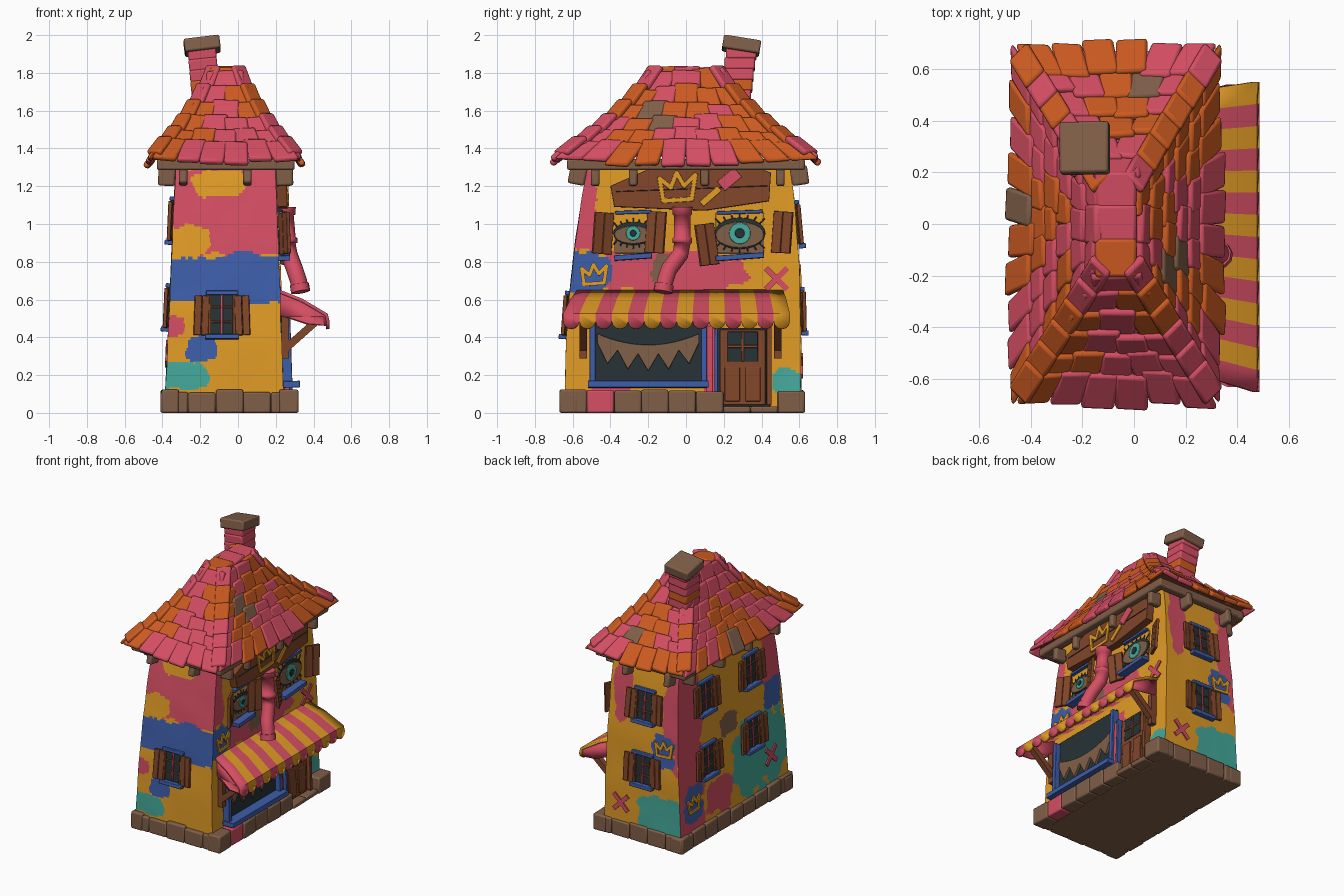
import bpy, bmesh, math, random
from mathutils import Matrix, Vector, noise

random.seed(4)
if "Cube" in bpy.data.objects:
    bpy.data.objects.remove(bpy.data.objects["Cube"])
# Palette
COLOURS = {"pink": "D34F63", "orange": "CB5B26", "mustard": "E09A2A", "blue": "405EA8",
           "teal": "46A89A", "stone": "7F5F4A", "wood": "80482E", "charcoal": "2B3639"}
PINK, ORANGE, MUSTARD, BLUE, TEAL, STONE, WOOD, DARK = range(len(COLOURS))
for label, code in COLOURS.items():
    mat, rgb = bpy.data.materials.new(label), [(c / 255) ** 2.2 for c in bytes.fromhex(code)] + [1]
    mat.use_nodes = True
    mat.diffuse_color = mat.node_tree.nodes["Principled BSDF"].inputs["Base Color"].default_value = rgb
I, UP = Matrix.Identity(4), Vector((0, 0, 1))

def place(name, data):
    for label in COLOURS:
        data.materials.append(bpy.data.materials[label])
    ob = bpy.data.objects.new(name, data)
    bpy.context.collection.objects.link(ob)
    return ob

def finish(name, bm, bevel=0.0, solid=0.0):
    bmesh.ops.recalc_face_normals(bm, faces=bm.faces)
    mesh = bpy.data.meshes.new(name)
    bm.to_mesh(mesh)
    ob = place(name, mesh)
    if solid:
        ob.modifiers.new("thickness", "SOLIDIFY").thickness = solid
    if bevel:
        mod = ob.modifiers.new("soft edges", "BEVEL")
        mod.width, mod.segments = bevel, 2

def box(bm, M, c, s, m, turn=0, axis="Z"):
    T = M @ Matrix.Translation(c) @ Matrix.Rotation(math.radians(turn), 4, axis) @ Matrix.Diagonal((*s, 1))
    for f in {f for v in bmesh.ops.create_cube(bm, size=1, matrix=T)["verts"] for f in v.link_faces}:
        f.material_index = m

def prism(bm, M, pts, c0, c1, m):
    lo, hi = [[bm.verts.new(M @ Vector((a, b, c))) for a, b in pts] for c in (c0, c1)]
    for f in [lo, hi] + [[lo[i - 1], lo[i], hi[i], hi[i - 1]] for i in range(len(pts))]:
        bm.faces.new(f).material_index = m

def stroke(bm, M, pts, width, m, c=0.0, depth=0.009):
    for p, q in zip(pts, pts[1:]):
        d, mid = Vector(q) - Vector(p), (Vector(q) + Vector(p)) / 2
        box(bm, M, (*mid, c + depth / 2), (d.length + width * .6, width, depth), m, math.degrees(math.atan2(d.y, d.x)))

def ellipse(ra, rb, n=20):
    return [(ra * math.cos(2 * math.pi * i / n), rb * math.sin(2 * math.pi * i / n)) for i in range(n)]

def basis(p, right, up):
    right, up = right.normalized(), up.normalized()
    return Matrix.Translation(p) @ Matrix((right, up, right.cross(up))).transposed().to_4x4()

# Tapered wall surface and frames lying on it (right, up, outward)
RIGHT = {"front": Vector((1, 0, 0)), "right": Vector((0, 1, 0)), "back": Vector((-1, 0, 0)), "left": Vector((0, -1, 0))}

def extents(z):
    t = (z - .1) / 1.2
    return -.385 + .055 * t, .24 - .04 * t, -.64 + .12 * t * t, .61 - .06 * t ** 3

def wall(side, u, z):
    x0, x1, y0, y1 = extents(z)
    return Vector({"front": (u, y0, z), "back": (u, y1, z), "right": (x1, u, z), "left": (x0, u, z)}[side])

def at(side, u, z):
    p = wall(side, u, z)
    return basis(p, RIGHT[side], wall(side, u, z + .05) - p)

# Paint blotches: position, half sizes, colour
PAINT = {
    "front": [(-.07, 1.06, .5, .25, PINK), (-.07, .7, .6, .13, BLUE), (-.1, 1.21, .14, .07, MUSTARD), (-.3, .9, .14, .09, MUSTARD),
              (-.3, .19, .14, .07, TEAL), (-.2, .33, .08, .07, BLUE), (-.35, .45, .06, .05, PINK)],
    "right": [(-.1, .74, .4, .11, PINK), (-.57, .74, .15, .12, BLUE), (.54, .16, .08, .07, TEAL), (-.13, .75, .07, .08, STONE),
              (-.55, 1.05, .07, .22, PINK), (.13, .28, .04, .3, PINK), (-.4, .12, .1, .05, PINK)],
    "back": [(.1, 1.1, .07, .25, PINK), (-.33, 1, .1, .4, PINK), (-.24, .7, .1, .12, BLUE), (-.24, .22, .2, .14, TEAL)],
    "left": [(.48, .75, .18, .8, PINK), (-.5, 1.05, .1, .27, PINK), (-.35, .38, .32, .27, TEAL), (.45, .3, .12, .12, BLUE),
             (-.5, .75, .1, .1, BLUE), (.15, .25, .15, .13, PINK), (0, .72, .1, .08, STONE)]}
bm, N = bmesh.new(), 90
for side, blots in PAINT.items():
    grid = []
    for j in range(N + 1):
        z = .02 + 1.32 * j / N
        a, b = extents(z)[:2] if side in ("front", "back") else extents(z)[2:]
        grid.append([bm.verts.new(wall(side, a + (b - a) * i / N, z)) for i in range(N + 1)])
    for j in range(N):
        for i in range(N):
            f = bm.faces.new((grid[j][i], grid[j][i + 1], grid[j + 1][i + 1], grid[j + 1][i]))
            p = grid[j][i].co
            u, rough = p.x if RIGHT[side].x else p.y, noise.noise(p * 8) + .6 * noise.noise(p * 19)
            hits = [m for a, z, ra, rz, m in blots if abs((u - a) / ra) ** 3 + abs((p.z - z) / rz) ** 3 < 1 + .8 * rough]
            f.material_index = hits[-1] if hits else MUSTARD
bmesh.ops.remove_doubles(bm, verts=bm.verts, dist=.0005)
for v in bm.verts:
    v.co += noise.noise_vector(v.co * 5) * .004
finish("painted_walls", bm)

# Stone plinth, low in front of the door
bm = bmesh.new()
box(bm, I, (-.075, -.02, .05), (.61, 1.24, .1), STONE)
RIM = [Vector(p) for p in ((-.41, -.67, 0), (.32, -.67, 0), (.32, .63, 0), (-.41, .63, 0))]
for k, a in enumerate(RIM):
    edge = RIM[(k + 1) % 4] - a
    M, n = basis(a, edge, UP), round(edge.length / .14)
    for i in range(n):
        h = .035 if k == 1 and i in (6, 7) else random.uniform(.105, .125)
        box(bm, M, ((i + .5) * edge.length / n, h / 2, -.052), (edge.length / n - .001, h, random.uniform(.09, .104)),
            PINK if k == i == 1 else STONE, random.uniform(-2, 2), "Y")
finish("plinth_stones", bm, .01)

# Roof: concave hipped core with lifted corners, shingle courses, hips and ridge
LO, HI, ROWS = (-.45, .31, -.67, .67), (-.13, 0, -.17, .17), 6
CORNERS = [Vector(c) for c in ((0, 0), (1, 0), (1, 1), (0, 1))]

def roof(c, t):
    x0, x1, y0, y1 = [a + (b - a) * t for a, b in zip(LO, HI)]
    lift = .025 * (1 - t) ** 2 * abs((2 * c.x - 1) * (2 * c.y - 1)) ** 3
    return Vector((x0 + (x1 - x0) * c.x, y0 + (y1 - y0) * c.y, 1.345 + lift + .445 * (.65 * t + .35 * t * t)))

bm = bmesh.new()
rings = [[bm.verts.new(roof(c, k / 4)) for c in CORNERS] for k in range(5)]
bm.faces.new(rings[0]).material_index = WOOD
for lo, hi in zip(rings, rings[1:]):
    for i in range(4):
        bm.faces.new((lo[i - 1], lo[i], hi[i], hi[i - 1]))
finish("roof_core", bm)
# Clusters of odd tiles: x, y, radius, colour
CLUSTERS = [(.17, -.18, .07, STONE), (-.46, .06, .05, STONE), (.08, .56, .05, STONE), (-.4, -.62, .13, ORANGE), (-.25, -.38, .1, ORANGE),
            (.1, -.27, .1, ORANGE), (.28, -.3, .12, ORANGE), (.17, .33, .12, ORANGE), (.28, .5, .1, ORANGE), (-.08, .64, .1, ORANGE),
            (-.36, .64, .08, ORANGE), (-.45, .05, .2, ORANGE), (.1, .02, .06, ORANGE)]

def tile_colour(p):
    near = [m for x, y, r, m in CLUSTERS if math.hypot(p.x - x, p.y - y) < r]
    return near[0] if near else random.choices((PINK, ORANGE), (88, 12))[0]

bm = bmesh.new()
for k, c in enumerate(CORNERS):
    d = CORNERS[(k + 1) % 4]
    for r in range(ROWS):
        t = (r + .5) / ROWS
        L = (roof(d, t) - roof(c, t)).length
        n = max(1, round(L / .125))
        for i in range(n):
            e, q, f = [c.lerp(d, (i + s) / n) for s in (.46, .5, .54)]
            p = roof(q, t)
            M = basis(p, roof(f, t) - roof(e, t), roof(q, t + .05) - p) @ Matrix.Rotation(random.uniform(-.07, .07), 4, "Z")
            box(bm, M, (0, random.uniform(-.02, .012), .013), (L / n * random.uniform(.99, 1.1), .17, .036),
                tile_colour(p), random.uniform(6, 12), "X")
        # Hip tile at the corner of this course
        p, out = roof(c, t + .03), Vector((c.x * 2 - 1, c.y * 2 - 1, 0))
        M = basis(p, out.cross(-UP), roof(c, t + .08) - p)
        box(bm, M, (0, .01, .012), (.1, .15, .036), tile_colour(p), 8, "X")
for i, m in enumerate((ORANGE, PINK, PINK)):
    box(bm, I, (-.07, -.13 + .13 * i, 1.81), (.16, .15, .045), m, 4, "X")
finish("roof_shingles", bm, .014)

# Eave beams and brackets
bm = bmesh.new()
for s in (-1, 1):
    box(bm, I, (-.065 + .335 * s, 0, 1.315), (.06, 1.26, .06), STONE)
    box(bm, I, (-.065, .6 * s, 1.315), (.73, .06, .06), STONE)
for side, spots in {"right": (-.48, -.28, .1, .5), "left": (-.48, -.16, .16, .5), "front": (-.29, .05), "back": (-.29, .05)}.items():
    for u in spots:
        box(bm, at(side, u, 1.25), (0, 0, .045), (.045, .1, .09), STONE)
finish("eave_timbers", bm, .012)

# Leaning brick chimney with a cap
bm = bmesh.new()
for i in range(7):
    box(bm, I, (-.16 - .005 * i, .25 + .007 * i, 1.56 + .057 * i), (.15, .16, .066), ORANGE if i == 3 else PINK, -6, "Y")
box(bm, Matrix.Rotation(-.16, 4, "X"), (-.19, -.02, 1.965), (.19, .2, .07), STONE, -7, "Y")
finish("chimney", bm, .01)

# Shuttered windows
def shutter(bm, M, a, b, w, h, swing, roll, c):
    S = M @ Matrix.Translation((a, b, c)) @ Matrix.Rotation(math.radians(roll), 4, "Z")
    for s in (-1, 1):
        box(bm, S @ Matrix.Rotation(math.radians(swing), 4, "Y"), (s * w / 4, 0, 0), (w / 2 - .002, h, .02), WOOD)

def window(name, side, u, z):
    bm, M = bmesh.new(), at(side, u, z)
    box(bm, M, (0, 0, .002), (.13, .21, .012), DARK)
    for s in (-1, 1):
        box(bm, M, (s * .065, 0, .01), (.016, .22, .02), WOOD)
        box(bm, M, (0, .04 * s, .01), (.13, .01, .01), WOOD)
        shutter(bm, M, s * .108, -.005, .08, .21, -s * 7, s * 2, .016)
    box(bm, M, (0, 0, .01), (.012, .21, .012), PINK)
    box(bm, M, (0, .115, .012), (.17, .022, .024), BLUE)
    box(bm, M, (0, -.118, .02), (.18, .026, .04), BLUE)
    finish(name, bm, .004)

window("front_window", "front", -.085, .52)
for label, z in (("lower", .54), ("upper", 1.0)):
    window(label + "_back_window", "back", -.08, z)
    for end, y in (("front", -.25), ("rear", .27)):
        window(label + "_" + end + "_left_window", "left", y, z + .02)

# Eye windows with lashes
for name, y, w, h, iris in (("small_eye", -.28, .105, .05, .038), ("large_eye", .285, .135, .072, .057)):
    bm, M = bmesh.new(), at("right", y, .95)
    box(bm, M, (0, .06, .002), (w * 1.9, .1, .012), MUSTARD)
    box(bm, M, (0, -.05, .002), (w * 1.9, .11, .012), STONE)
    for ra, rb, b, c, m in ((w, h + .012, 0, .014, DARK), (w * .95, h * .95, -.008, .02, STONE),
                            (iris, iris, 0, .026, TEAL), (iris * .45, iris * .45, 0, .031, DARK)):
        prism(bm, M @ Matrix.Translation((0, b, 0)), ellipse(ra, rb), 0, c, m)
    for i in range(-3, 4):
        for s in (-1, 1):
            stroke(bm, M, [(i * w * .25, s * (h - abs(i) * .008)), (i * w * .32, s * (h + .03 - abs(i) * .008))], .008, DARK, .004)
    box(bm, M, (0, -.125, .03), (w * 1.9, .028, .06), BLUE, 4)
    box(bm, M, (0, .112, .015), (w * 1.8, .018, .03), BLUE, 2)
    for a, b, swing, roll in ((-.16, 0, 24, -4), (.12, .005, -24, -4)) if y < 0 else ((-.175, -.06, 24, 8), (.225, .005, -24, -4)):
        shutter(bm, M, a, b, .11, .22, swing, roll, .035)
    finish(name + "_window", bm, .003)

# Sign board with crown and brush
CROWN = [(-.09, .05), (-.07, -.07), (.08, -.06), (.1, .07), (.04, .01), (0, .08), (-.03, .0), (-.09, .05)]
bm, M = bmesh.new(), at("right", 0, 1.2)
prism(bm, M, [(-.4, 0), (-.38, -.11), (.1, -.13), (.44, -.08), (.45, .07), (.3, .13), (.1, .14), (-.15, .11)], 0, .055, WOOD)
stroke(bm, M, [(-.37, -.03), (.43, 0)], .004, DARK, .05)
stroke(bm, M, [(a - .05, b - .01) for a, b in CROWN], .024, MUSTARD, .055)
stroke(bm, M, [(.09, -.09), (.17, -.02)], .034, MUSTARD, .055)
stroke(bm, M, [(.2, .01), (.26, .06)], .065, PINK, .055)
finish("sign_board", bm, .003)

# Painted crowns and crosses on the walls
bm = bmesh.new()
for side, u, z in (("right", -.49, .73), ("back", -.24, .72), ("left", .45, .3)):
    stroke(bm, at(side, u, z), [(a * .7, b * .7) for a, b in CROWN], .02, MUSTARD)
for side, u, z in (("right", .48, .71), ("back", .1, .25), ("left", -.45, .32)):
    for s in (-1, 1):
        stroke(bm, at(side, u, z), [(-.05, -.05 * s), (.05, .05 * s)], .03, PINK)
finish("painted_marks", bm)

# Shop window with a toothy grin
bm, M = bmesh.new(), at("right", -.2, .3)
box(bm, M, (0, .06, .004), (.6, .44, .016), DARK)
for s in (-1, 1):
    box(bm, M, (.295 * s, .05, .025), (.03, .43, .05), BLUE)
box(bm, M, (0, -.15, .045), (.64, .035, .09), BLUE)
top = [(a * .027, .06 + .06 * (a / 10) ** 2) for a in range(-10, 11)]
teeth = [(a, b - (.14 if i % 4 == 2 else .05)) for i, (a, b) in enumerate(top) if i % 2 == 0]
prism(bm, M, top + teeth[::-1], .01, .03, STONE)
finish("shop_window", bm, .003)

# Door with panes, panels and posts
bm, M = bmesh.new(), at("right", .3, .25)
for c, s, m in (((0, -.01, .005), (.29, .42, .02), DARK), ((0, -.01, .015), (.24, .4, .03), WOOD), ((0, .1, .03), (.16, .16, .008), DARK),
                ((0, .1, .036), (.014, .16, .012), WOOD), ((0, .1, .036), (.16, .014, .012), WOOD), ((-.055, -.1, .033), (.08, .18, .012), WOOD),
                ((.055, -.1, .033), (.08, .18, .012), WOOD), ((-.14, 0, .025), (.02, .42, .05), BLUE),
                ((.14, 0, .025), (.025, .42, .05), WOOD), ((-.175, 0, .02), (.035, .42, .03), PINK)):
    box(bm, M, c, s, m)
finish("door", bm, .004)

# Scalloped striped awning, its end flaps and braces
bm, STRIPES = bmesh.new(), 14
for i in range(STRIPES):
    rows = [[bm.verts.new((x, y0 + (y1 - y0) * (i + k) / STRIPES, z)) for k in (0, 1)]
            for x, z, y0, y1 in ((.2, .66, -.57, .51), (.34, .605, -.61, .53), (.475, .525, -.65, .55))]
    (l, r), w = rows[-1], 1.2 / STRIPES
    arc = [bm.verts.new((.485, l.co.y + w * (.5 + a), .485 - .04 * b)) for a, b in ellipse(-.5, 1, 12)[:7]]
    for f in [(p[0], p[1], q[1], q[0]) for p, q in zip(rows, rows[1:])] + [(r, l, *arc)]:
        bm.faces.new(f).material_index = MUSTARD if i % 2 else PINK
bmesh.ops.remove_doubles(bm, verts=bm.verts, dist=.001)
finish("awning", bm, solid=.018)
bm = bmesh.new()
for y0, y1 in ((-.56, -.63), (.5, .54)):
    flap = [(.2, y0, .65), (.475, y1, .52), (.48, y1, .46), (.36, y1, .47), (.21, y0, .52)]
    bm.faces.new([bm.verts.new(p) for p in flap]).material_index = PINK
    for pts in ([(.24, .33), (.42, .49)], [(.25, .3), (.25, .5)]):
        stroke(bm, basis(Vector((0, y0 * .97, 0)), RIGHT["front"], UP), pts, .04, WOOD, -.02, .04)
finish("awning_ends_and_braces", bm, solid=.006)

# Crooked nose pipe with collars and a bright mouth: x, y, z, radius
PIPE = [(.25, -.02, 1.09, 1.25), (.25, -.02, 1.05, 1.2), (.25, -.02, 1.045, 1), (.26, -.02, .93, 1), (.26, -.02, .925, 1.2),
        (.26, -.02, .9, 1.2), (.26, -.02, .895, 1), (.27, -.03, .84, 1), (.3, -.09, .76, 1), (.32, -.11, .7, 1), (.33, -.12, .65, 1)]
for name, pts, m in (("nose_pipe", PIPE, STONE), ("pipe_mouth", [(.325, -.115, .68, 1.15), (.332, -.122, .64, 1.15)], PINK)):
    cu = bpy.data.curves.new(name, "CURVE")
    cu.dimensions, cu.bevel_depth, cu.bevel_resolution, cu.use_fill_caps = "3D", .045, 3, True
    sp = cu.splines.new("POLY")
    sp.points.add(len(pts) - 1)
    for p, (*co, r) in zip(sp.points, pts):
        p.co, p.radius = (*co, 1), r
    sp.use_smooth, sp.material_index = True, m
    place(name, cu)

# Soft shading with crisp corners
for ob in bpy.context.scene.objects:
    ob.select_set(ob.type == "MESH")
    bpy.context.view_layer.objects.active = ob if ob.type == "MESH" else bpy.context.view_layer.objects.active
bpy.ops.object.shade_smooth_by_angle(angle=math.radians(35))
